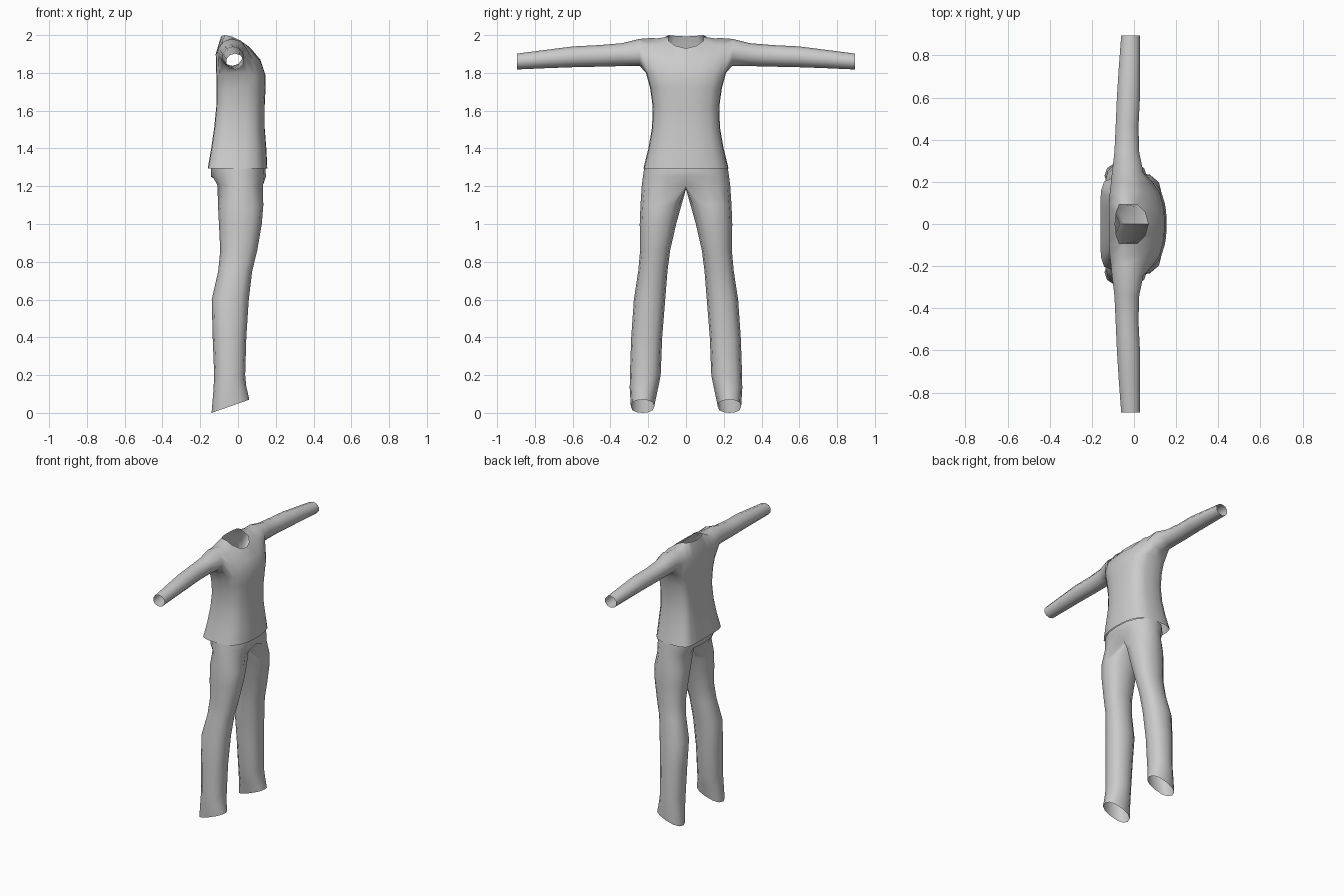
import bpy
import bmesh
from math import cos, sin, radians

cube = bpy.data.objects.get("Cube")
if cube:
    bpy.data.objects.remove(cube)

cloth = bpy.data.materials.new("grey_cloth")
cloth.use_nodes = True
GREY = (0.6, 0.6, 0.6, 1)
cloth.diffuse_color = GREY
cloth.node_tree.nodes["Principled BSDF"].inputs["Base Color"].default_value = GREY


def bridge(bm, a, b, closed=False):
    """Join two rows of points with quads, skipping gaps marked None."""
    n = len(a)
    for i in range(n if closed else n - 1):
        j = (i + 1) % n
        quad = [a[i], a[j], b[j], b[i]]
        if None not in quad:
            bm.faces.new(quad)


def finish(bm, name):
    """Turn a half garment (+y side) into a mirrored, smooth object."""
    geom = bm.verts[:] + bm.edges[:] + bm.faces[:]
    dup = bmesh.ops.duplicate(bm, geom=geom)["geom"]
    for v in dup:
        if isinstance(v, bmesh.types.BMVert):
            v.co.y = -v.co.y
    bmesh.ops.remove_doubles(bm, verts=bm.verts, dist=0.0005)
    bmesh.ops.recalc_face_normals(bm, faces=bm.faces)
    mesh = bpy.data.meshes.new(name)
    bm.to_mesh(mesh)
    bm.free()
    mesh.materials.append(cloth)
    obj = bpy.data.objects.new(name, mesh)
    bpy.context.collection.objects.link(obj)
    for o in bpy.context.selected_objects:
        o.select_set(False)
    obj.select_set(True)
    bpy.context.view_layer.objects.active = obj
    bpy.ops.object.shade_smooth_by_angle(angle=radians(70))


def squircle(angle, power=0.85):
    c, s = cos(radians(angle)), sin(radians(angle))
    return (abs(c) ** power * (1 if c > 0 else -1),
            abs(s) ** power * (1 if s > 0 else -1))


# Shirt: each column runs from the chest over the shoulder to the back (x, z)
columns = [
    (0, [(.145, 1.79), (.118, 1.87), (.068, 1.93), None, (-.09, 1.993), (-.118, 1.9), (-.115, 1.79)]),
    (.055, [(.143, 1.79), (.115, 1.87), (.052, 1.943), None, (-.084, 1.996), (-.118, 1.9), (-.115, 1.79)]),
    (.092, [(.138, 1.79), (.11, 1.87), (.015, 1.97), (-.03, 1.992), (-.07, 2.0), (-.118, 1.9), (-.115, 1.79)]),
    (.15, [(.122, 1.79), (.1, 1.87), (.042, 1.95), (-.03, 1.983), (-.085, 1.968), (-.115, 1.9), (-.112, 1.79)]),
    (.19, [(.095, 1.79), (.078, 1.87), (.035, 1.945), (-.03, 1.984), (-.085, 1.958), (-.11, 1.9), (-.1, 1.79)]),
]
bm = bmesh.new()
grid = [[bm.verts.new((p[0], y, p[1])) if p else None for p in pts] for y, pts in columns]
for a, b in zip(grid, grid[1:]):
    bridge(bm, a, b)

# Side points below the armhole complete the top ring of the torso
side = [bm.verts.new((x, y, 1.8)) for x, y in [(.05, .208), (-.01, .212), (-.065, .207)]]
ring = [c[0] for c in grid] + side + [c[-1] for c in reversed(grid)]
template = [v.co.copy() for v in ring]

# Torso levels: height, front, back, half width
for z, front, back, width in [(1.72, .146, -.114, .19), (1.62, .141, -.115, .176),
                              (1.51, .141, -.126, .18), (1.4, .15, -.142, .199),
                              (1.295, .155, -.16, .225)]:
    row = []
    for t in template:
        x = back + (t.x + .115) / .26 * (front - back)
        row.append(bm.verts.new((x, t.y / .212 * width, z)))
    bridge(bm, ring, row)
    ring = row

# Sleeve rings: distance out, back, front, bottom, top
ring = grid[-1] + side[::-1]
for y, back, front, bottom, top in [(.245, -.108, .048, 1.837, 1.98), (.34, -.096, .028, 1.836, 1.957),
                                    (.46, -.09, .024, 1.833, 1.947), (.6, -.084, .031, 1.83, 1.94),
                                    (.74, -.075, .031, 1.825, 1.922), (.895, -.063, .031, 1.818, 1.902)]:
    row = []
    for i in range(10):
        c, s = cos(radians(36 * i - 18)), sin(radians(36 * i - 18))
        row.append(bm.verts.new(((front + back) / 2 + c * (front - back) / 2, y,
                                 (top + bottom) / 2 + s * (top - bottom) / 2)))
    bridge(bm, ring, row, closed=True)
    ring = row
finish(bm, "shirt")

# Trousers: open half rings around the hips (height, front, back, half width)
bm = bmesh.new()
ring = None
for z, front, back, width in [(1.3, .145, -.143, .221), (1.25, .148, -.143, .228), (1.205, .14, -.117, .234)]:
    row = []
    for i in range(9):
        c, s = squircle(90 - 22.5 * i)
        y = 0 if i in (0, 8) else c * width
        # The centre seam tucks inwards near the crotch
        tuck = 0.6 if z < 1.22 and i in (0, 8) else 1
        x = (front + back) / 2 + s * tuck * (front - back) / 2
        row.append(bm.verts.new((x, y, z)))
    if ring:
        bridge(bm, ring, row)
    ring = row
ring = ring + [bm.verts.new((x, 0, z)) for x, z in [(-.04, 1.19), (.01, 1.185), (.06, 1.19)]]

# Leg rings: height, front, back, inner, outer, rise of the front edge
for z, front, back, inner, outer, rise in [
        (1.1, .134, -.106, .024, .241, 0), (1.0, .126, -.101, .052, .245, 0),
        (.86, .102, -.094, .084, .243, 0), (.75, .075, -.105, .098, .253, 0),
        (.6, .057, -.139, .11, .276, 0), (.4, .044, -.134, .126, .29, 0),
        (.2, .038, -.126, .134, .297, 0), (.12, .044, -.13, .148, .298, .02),
        (0, .06, -.14, .168, .292, .07)]:
    row = []
    for i in range(12):
        c, s = squircle(120 - 30 * i)
        row.append(bm.verts.new(((front + back) / 2 + s * (front - back) / 2,
                                 (outer + inner) / 2 + c * (outer - inner) / 2,
                                 z + rise * (s + 1) / 2)))
    bridge(bm, ring, row, closed=True)
    ring = row
finish(bm, "trousers")
